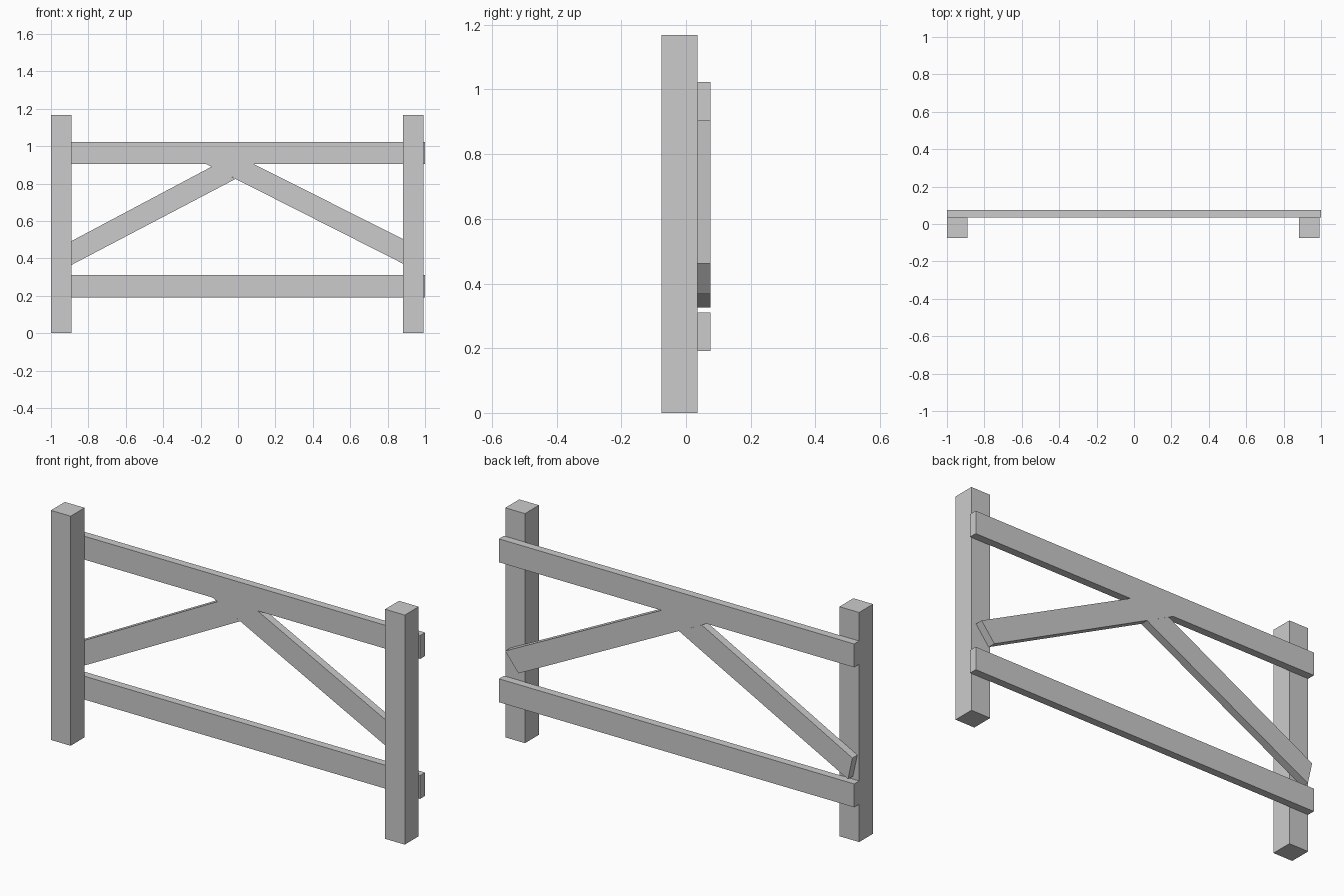
import bpy, bmesh

if "Cube" in bpy.data.objects:
    bpy.data.objects.remove(bpy.data.objects["Cube"])


def slab(name, outline, y0, y1):
    """Extrude an (x, z) outline from y0 to y1."""
    bm = bmesh.new()
    face = bm.faces.new([bm.verts.new((x, y0, z)) for x, z in outline])
    ext = bmesh.ops.extrude_face_region(bm, geom=[face])
    verts = [v for v in ext["geom"] if isinstance(v, bmesh.types.BMVert)]
    bmesh.ops.translate(bm, verts=verts, vec=(0, y1 - y0, 0))
    bmesh.ops.recalc_face_normals(bm, faces=bm.faces[:])
    mesh = bpy.data.meshes.new(name)
    bm.to_mesh(mesh)
    bm.free()
    obj = bpy.data.objects.new(name, mesh)
    bpy.context.collection.objects.link(obj)
    return obj


def rect(x0, x1, z0, z1):
    return [(x0, z0), (x1, z0), (x1, z1), (x0, z1)]


POST_BACK, BACK = 0.036, 0.076

# Square posts
for name, x0 in (("left_post", -1.0), ("right_post", 0.881)):
    slab(name, rect(x0, x0 + 0.111, 0, 1.168), -BACK, POST_BACK)

# Horizontal rails on the back of the posts
for name, z0 in (("lower_rail", 0.192), ("upper_rail", 0.904)):
    slab(name, rect(-1, 1, z0, z0 + 0.119), POST_BACK, BACK)

# Diagonal braces with slanted sawn ends; the left one butts against the right
slab("right_brace", [(0.965, 0.462), (0.89, 0.368), (-0.013, 0.825),
                     (-0.169, 0.904), (0.085, 0.904)], POST_BACK, BACK)
slab("left_brace", [(-0.99, 0.44), (-0.965, 0.326), (-0.013, 0.825),
                    (-0.142, 0.890)], POST_BACK, BACK)
